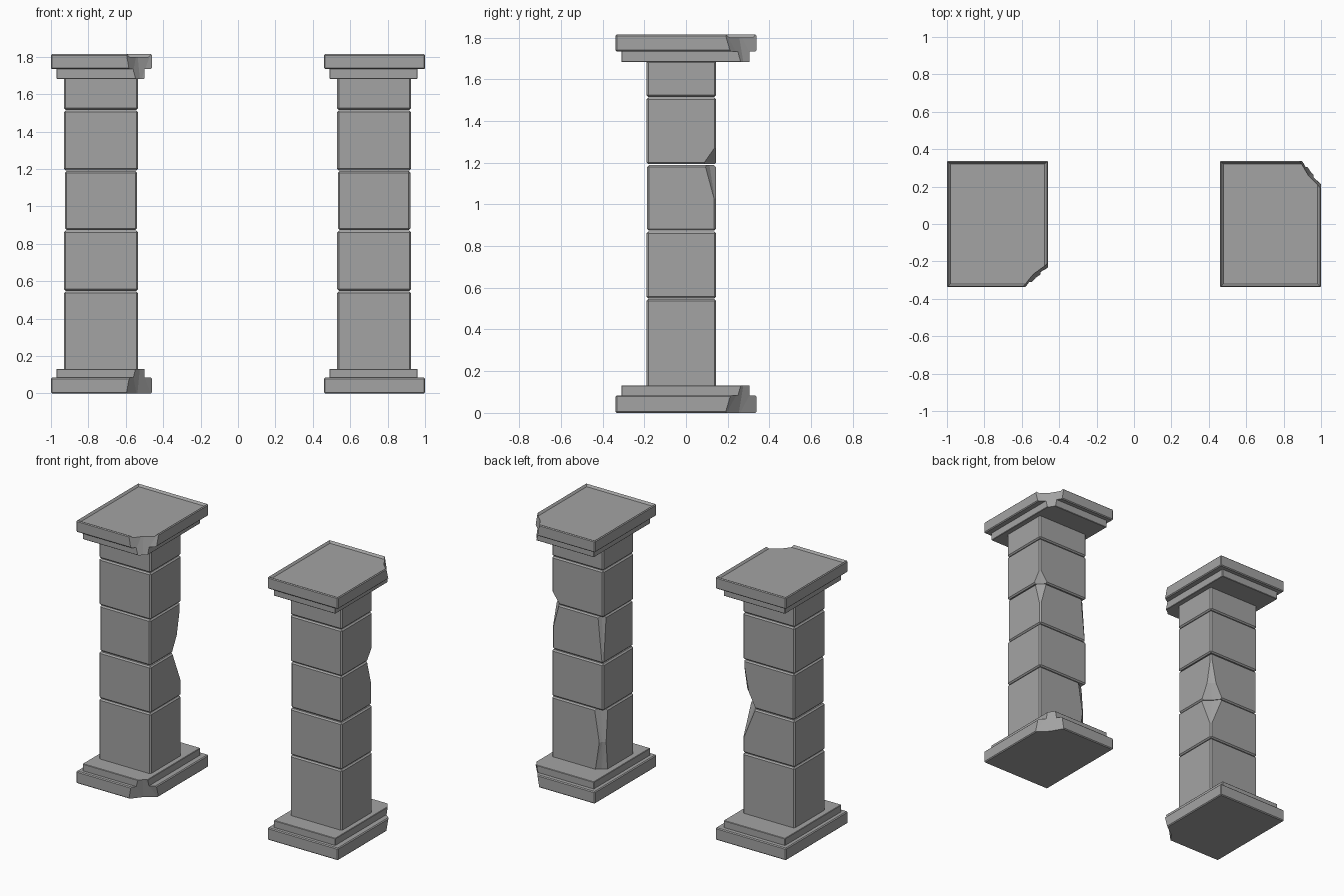
import bpy, bmesh
from mathutils import Vector

if "Cube" in bpy.data.objects:
    bpy.data.objects.remove(bpy.data.objects["Cube"])

stone = bpy.data.materials.new("dark_stone")
stone.diffuse_color = (.37, .37, .37, 1)
stone.use_nodes = True
stone.node_tree.nodes["Principled BSDF"].inputs["Base Color"].default_value = stone.diffuse_color


def finish(bm, name):
    bmesh.ops.recalc_face_normals(bm, faces=bm.faces)
    me = bpy.data.meshes.new(name)
    bm.to_mesh(me)
    bm.free()
    me.materials.append(stone)
    ob = bpy.data.objects.new(name, me)
    bpy.context.collection.objects.link(ob)
    return ob


def block(name, x, y, z, bevel=0.008, recess=False):
    """Bevelled box from ranges; recess sinks a panel in the top face."""
    bm = bmesh.new()
    bmesh.ops.create_cube(bm, size=1)
    for v in bm.verts:
        v.co = Vector([r[0] if c < 0 else r[1] for c, r in zip(v.co, (x, y, z))])
    bmesh.ops.bevel(bm, geom=bm.edges[:], offset=bevel, segments=1, affect='EDGES')
    if recess:
        face = max(bm.faces, key=lambda f: f.calc_center_median().z)
        bmesh.ops.inset_region(bm, faces=[face], thickness=0.017)
        for v in face.verts:
            v.co.z -= 0.014
    return finish(bm, name)


def chip(ob, corner, side, levels):
    """Break a vertical corner away. levels: (z, bite along x, bite along y)."""
    bm = bmesh.new()
    (cx, cy), (sx, sy), out = corner, side, 0.05
    for z, a, b in levels:
        for dx, dy in ((a, -out), (a, 0), (a * .57, b * .57), (0, b), (-out, b), (-out, -out)):
            bm.verts.new((cx - sx * dx, cy - sy * dy, z))
    hull = bmesh.ops.convex_hull(bm, input=bm.verts[:])
    junk = {g for g in hull['geom_interior'] + hull['geom_unused'] if isinstance(g, bmesh.types.BMVert)}
    bmesh.ops.delete(bm, geom=list(junk), context='VERTS')
    cutter = finish(bm, "chip_cutter")
    cutter.hide_render = True
    mod = ob.modifiers.new("chip", 'BOOLEAN')
    mod.operation, mod.solver, mod.object = 'DIFFERENCE', 'EXACT', cutter
    bpy.context.view_layer.objects.active = ob
    bpy.ops.object.modifier_apply(modifier=mod.name)
    bpy.data.objects.remove(cutter)


SHAFT_Z = [(0.12, 0.546), (0.549, 0.870), (0.874, 1.189), (1.193, 1.513), (1.516, 1.69)]


def column(name, cx, chip_side, bites):
    # stepped base and capital
    slabs = [
        block(name + "_base_plinth", (cx - .27, cx + .27), (-.338, .338), (0, .084), .006),
        block(name + "_base_step", (cx - .24, cx + .23), (-.31, .305), (.08, .132), .003),
        block(name + "_capital_step", (cx - .24, cx + .23), (-.31, .305), (1.682, 1.738), .003),
        block(name + "_capital_slab", (cx - .27, cx + .27), (-.338, .338), (1.734, 1.814), .006, True),
    ]
    # broken corners, deepest at the outer faces
    a, b = bites
    corner = (cx + .27 * chip_side[0], .338 * chip_side[1])
    for i, s in enumerate(slabs):
        zs = (-.02, .15) if i < 2 else (1.834, 1.664)
        chip(s, corner, chip_side, [(zs[0], a, b), (zs[1], a - .03, b - .05)])
    # stacked shaft blocks
    shaft = []
    for i, z in enumerate(SHAFT_Z):
        d = .004 if i == 2 else 0
        shaft.append(block(f"{name}_shaft_block_{i + 1}", (cx - .2 + d, cx + .195 - d),
                           (-.19 + d, .145 - d * .5), z, .009))
    return shaft


# left column, deep notch on its back right edge
left = column("left_column", -.73, (1, -1), (.14, .135))
notch = (-.535, .145)
chip(left[1], notch, (1, 1), [(.64, .002, .002), (.80, .06, .06), (.89, .105, .105)])
chip(left[2], notch, (1, 1), [(.86, .108, .108), (.98, .045, .045)])
chip(left[2], notch, (1, 1), [(.97, .048, .048), (1.17, .008, .008)])

# right column, notch on back right edge and worn back left edge
right = column("right_column", .73, (1, 1), (.12, .155))
notch = (.925, .145)
chip(right[3], notch, (1, 1), [(1.18, .075, .072), (1.28, .002, .002)])
chip(right[2], notch, (1, 1), [(1.20, .06, .06), (1.12, .032, .032), (1.0, .006, .006)])
worn = (.53, .145)
chip(right[2], worn, (-1, 1), [(1.2, .045, .04), (1.05, .022, .025), (.87, .012, .012)])
chip(right[0], worn, (-1, 1), [(.56, .07, .05), (.32, .03, .03)])
chip(right[0], worn, (-1, 1), [(.33, .03, .03), (.24, .035, .035), (.1, .065, .05)])
